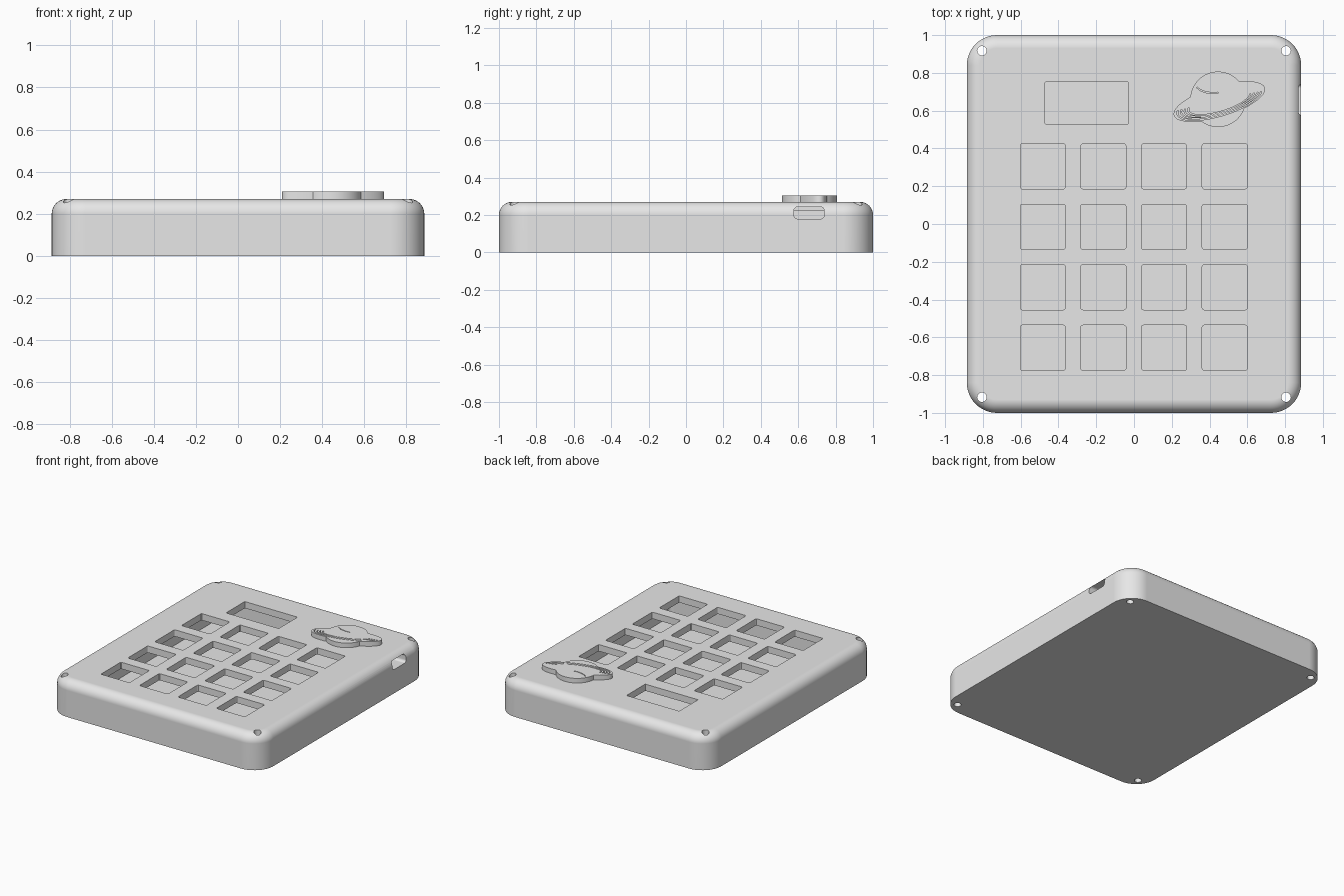
import bpy, bmesh
from math import sin, cos, pi, radians
from mathutils import Vector, Matrix

cube = bpy.data.objects.get("Cube")
if cube:
    bpy.data.objects.remove(cube, do_unlink=True)

grey = bpy.data.materials.new("plain grey")
grey.use_nodes = True
grey.diffuse_color = (0.8, 0.8, 0.8, 1)
grey.node_tree.nodes["Principled BSDF"].inputs["Base Color"].default_value = (0.8, 0.8, 0.8, 1)


def rounded_rect(cx, cy, hx, hy, r, n=8):
    """Counter-clockwise outline of a rectangle with rounded corners."""
    pts = []
    for q, (sx, sy) in enumerate([(1, 1), (-1, 1), (-1, -1), (1, -1)]):
        for i in range(n + 1):
            a = (q + i / n) * pi / 2
            pts.append((cx + sx * (hx - r) + r * cos(a), cy + sy * (hy - r) + r * sin(a)))
    return pts


def ellipse(cx, cy, rx, ry, tilt=0, start=0, end=360, n=64):
    pts = []
    steps = n if end - start == 360 else n + 1
    for i in range(steps):
        a = radians(start + (end - start) * i / n)
        x, y = rx * cos(a), ry * sin(a)
        pts.append((cx + x * cos(tilt) - y * sin(tilt), cy + x * sin(tilt) + y * cos(tilt)))
    return pts


def loft(bm, layers):
    """Skin a stack of (outline, height) layers and cap both ends."""
    loops = [[bm.verts.new((x, y, z)) for x, y in pts] for pts, z in layers]
    count = len(loops[0])
    for low, high in zip(loops, loops[1:]):
        for i in range(count):
            j = (i + 1) % count
            bm.faces.new((low[i], low[j], high[j], high[i]))
    bm.faces.new(loops[0][::-1])
    bm.faces.new(loops[-1])


def prism(bm, pts, low, high):
    loft(bm, [(pts, low), (pts, high)])


def make(name, bm):
    bmesh.ops.recalc_face_normals(bm, faces=bm.faces)
    mesh = bpy.data.meshes.new(name)
    bm.to_mesh(mesh)
    bm.free()
    mesh.materials.append(grey)
    obj = bpy.data.objects.new(name, mesh)
    bpy.context.collection.objects.link(obj)
    return obj


def select(obj):
    bpy.ops.object.select_all(action='DESELECT')
    obj.select_set(True)
    bpy.context.view_layer.objects.active = obj


def combine(target, tool, operation='DIFFERENCE'):
    mod = target.modifiers.new("cut", 'BOOLEAN')
    mod.solver, mod.operation, mod.object = 'EXACT', operation, tool
    select(target)
    bpy.ops.object.modifier_apply(modifier=mod.name)
    bpy.data.objects.remove(tool, do_unlink=True)


def smooth(obj):
    select(obj)
    bpy.ops.object.shade_smooth_by_angle(angle=radians(30))
    mod = obj.modifiers.new("even shading", 'WEIGHTED_NORMAL')
    mod.keep_sharp = True


# Case: rounded box with a filleted top edge
HX, HY, TOP, CORNER, FILLET = 0.885, 1.0, 0.27, 0.16, 0.07
layers = [(rounded_rect(0, 0, HX, HY, CORNER, 12), 0)]
for i in range(11):
    a = i / 10 * pi / 2
    inset = FILLET * (1 - cos(a))
    layers.append((rounded_rect(0, 0, HX - inset, HY - inset, CORNER - inset, 12),
                   TOP - FILLET + FILLET * sin(a)))
bm = bmesh.new()
loft(bm, layers)
case = make("case", bm)

# Hollow inside
bm = bmesh.new()
prism(bm, rounded_rect(0, 0, 0.74, 0.87, 0.03), 0.04, 0.22)
combine(case, make("cavity", bm))

# Key openings, display window and corner screw holes
bm = bmesh.new()
for col in range(4):
    for row in range(4):
        prism(bm, rounded_rect(-0.483 + 0.321 * col, 0.305 - 0.32 * row, 0.119, 0.119, 0.01, 3),
              0.15, 0.4)
prism(bm, rounded_rect(-0.25, 0.64, 0.22, 0.112, 0.004, 2), 0.15, 0.4)
for sx in (-1, 1):
    for sy in (-1, 1):
        prism(bm, ellipse(sx * 0.805, sy * 0.917, 0.025, 0.025, n=24), -0.1, 0.4)
combine(case, make("openings", bm))

# Cable port through the +x wall
bm = bmesh.new()
prism(bm, rounded_rect(0.658, 0.211, 0.081, 0.032, 0.02, 6), 0.7, 1.0)
bm.transform(Matrix(((0, 0, 1, 0), (1, 0, 0, 0), (0, 1, 0, 0), (0, 0, 0, 1))))
combine(case, make("port_cutter", bm))
smooth(case)

# Raised ringed planet emblem
PX, PY, R, TILT = 0.445, 0.66, 0.147, radians(17)
RING = (0.452, 0.648)
RX, RY, HIGH = 0.252, 0.082, 0.305
bm = bmesh.new()
prism(bm, ellipse(PX, PY, R, R), 0.26, HIGH)
planet = make("planet_emblem", bm)
bm = bmesh.new()
prism(bm, ellipse(*RING, RX, RY, TILT), 0.26, HIGH)
combine(planet, make("planet_ring", bm), 'UNION')

# Engraved ring bands across the front and a swirl on the globe
bm = bmesh.new()
for k in (0.93, 0.85, 0.77, 0.69):
    outer = ellipse(*RING, RX * k, RY * k, TILT, 165, 350, 40)
    inner = ellipse(*RING, RX * k - 0.006, RY * k - 0.005, TILT, 165, 350, 40)
    prism(bm, outer + inner[::-1], HIGH - 0.01, HIGH + 0.05)
swirl = ellipse(0.42, 0.75, 0.1, 0.06, 0, 210, 285, 12)
prism(bm, swirl + [(x, y + 0.006) for x, y in swirl[::-1]], HIGH - 0.01, HIGH + 0.05)
combine(planet, make("grooves", bm))
smooth(planet)
